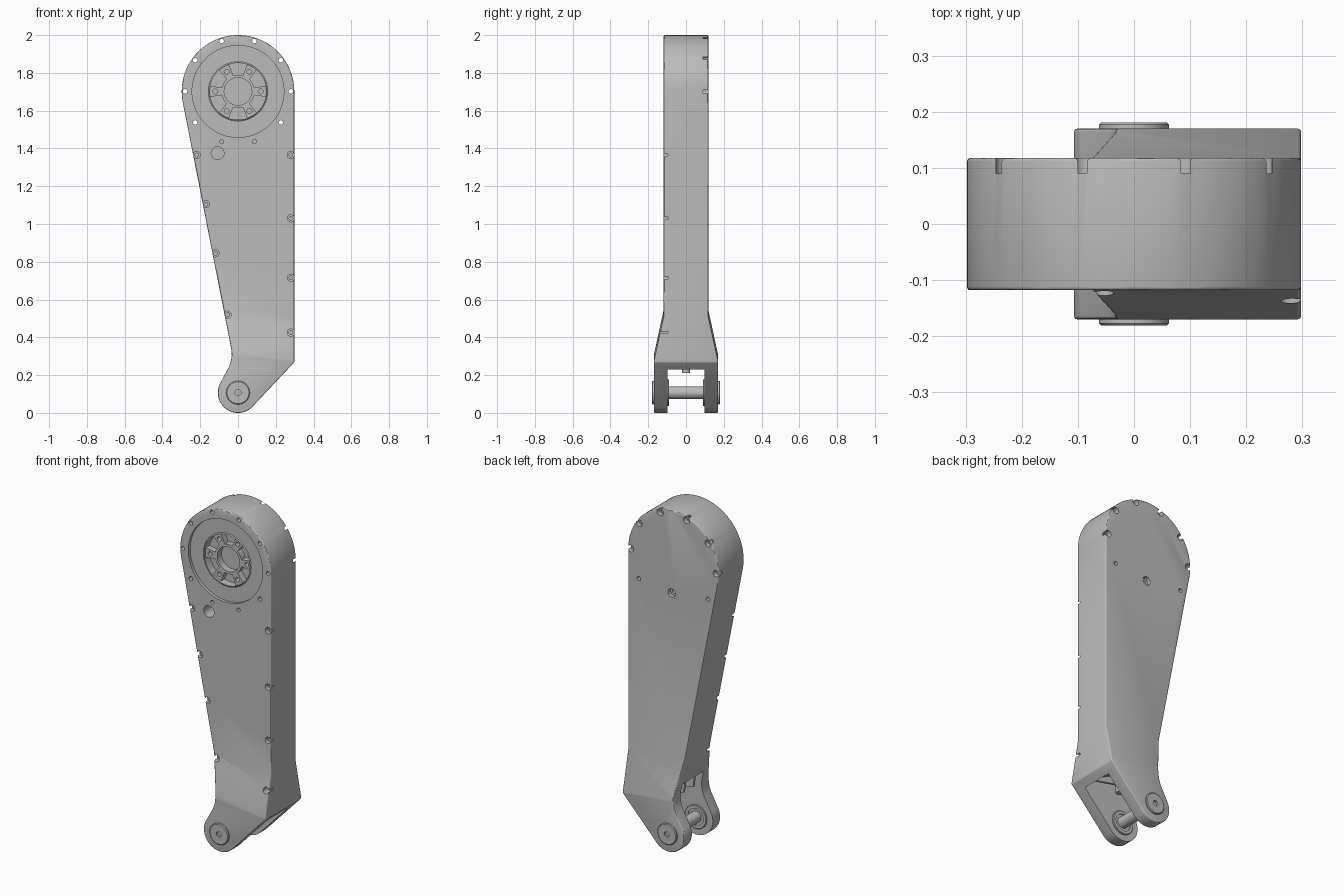
import bpy, bmesh
from math import sin, cos, pi, radians
from mathutils import Matrix

if "Cube" in bpy.data.objects:
    bpy.data.objects.remove(bpy.data.objects["Cube"])

grey = bpy.data.materials.new("machined_grey")
grey.use_nodes = True
colour = (0.5, 0.5, 0.5, 1)
grey.diffuse_color = colour
grey.node_tree.nodes["Principled BSDF"].inputs["Base Color"].default_value = colour


def finish(bm, name):
    bmesh.ops.recalc_face_normals(bm, faces=bm.faces)
    mesh = bpy.data.meshes.new(name)
    bm.to_mesh(mesh)
    bm.free()
    mesh.materials.append(grey)
    ob = bpy.data.objects.new(name, mesh)
    bpy.context.collection.objects.link(ob)
    return ob


def prism(name, points, half, centre=0):
    """Extrude an x-z outline along y."""
    bm = bmesh.new()
    face = bm.faces.new([bm.verts.new((x, centre - half, z)) for x, z in points])
    new = bmesh.ops.extrude_face_region(bm, geom=[face])["geom"]
    bmesh.ops.translate(bm, vec=(0, 2 * half, 0),
                        verts=[v for v in new if isinstance(v, bmesh.types.BMVert)])
    return finish(bm, name)


def lathe(bm, profile, x, z, n=32):
    """Add a capped solid turned around a y axis; profile holds (radius, y)."""
    rings = [[bm.verts.new((x + r * cos(2 * pi * i / n), y, z + r * sin(2 * pi * i / n)))
              for i in range(n)] for r, y in profile]
    bm.faces.new(rings[0])
    bm.faces.new(rings[-1])
    for a, b in zip(rings, rings[1:]):
        for i in range(n):
            j = (i + 1) % n
            bm.faces.new((a[i], a[j], b[j], b[i]))


def turned(name, profile, x, z, n=48):
    bm = bmesh.new()
    lathe(bm, profile, x, z, n)
    return finish(bm, name)


def apply(ob, mod):
    bpy.context.view_layer.objects.active = ob
    bpy.ops.object.modifier_apply(modifier=mod.name)


def boolean(ob, cutter, operation="DIFFERENCE"):
    mod = ob.modifiers.new("cut", "BOOLEAN")
    mod.operation, mod.solver, mod.object = operation, "EXACT", cutter
    apply(ob, mod)
    bpy.data.objects.remove(cutter)


def arc(cx, cz, r, start, end, n):
    return [(cx + r * cos(radians(start + (end - start) * i / n)),
             cz + r * sin(radians(start + (end - start) * i / n))) for i in range(n + 1)]


HEAD, PIN = 1.702, 0.107

# Arm outline: round head, tapering shank, offset lower lug
outline = arc(0, HEAD, 0.298, 0, 191.2, 56)
outline += [(-0.035, 0.335), (-0.033, 0.305), (-0.037, 0.275), (-0.047, 0.245)]
outline += arc(0, PIN, 0.107, 150, 313, 36)
outline += [(0.298, 0.268)]
arm = prism("arm_body", outline, 0.3)

# Thickness envelope that flares towards the fork, with a slanted crease
side = [(0.118, 2.3), (0.118, 0.54), (0.17, 0.305), (0.17, -0.3)]
side += [(-y, z) for y, z in reversed(side)]
envelope = prism("envelope", side, 1)
envelope.data.transform(Matrix.Rotation(pi / 2, 4, "Z"))
for v in envelope.data.vertices:
    v.co.z -= 0.1 * v.co.x
boolean(arm, envelope, "INTERSECT")

# Softened outer edges
bevel = arm.modifiers.new("soft_edges", "BEVEL")
bevel.width, bevel.segments = 0.008, 3
bevel.limit_method, bevel.angle_limit = "ANGLE", radians(30)
apply(arm, bevel)

# Fork slot opening through the narrow side and the sloping underside
boolean(arm, prism("slot", [(0.262, 0.233), (0.2, 0.29), (0, 0.385), (-0.2, 0.385),
                            (-0.2, -0.1), (0.262, -0.1)], 0.098))

# Bearing recess and all screw holes
bm = bmesh.new()
lathe(bm, [(0.243, -0.3), (0.243, -0.1), (0.157, -0.1), (0.157, -0.04)], 0, HEAD, 72)
for i in range(10):
    a = 2 * pi * i / 10
    x, z = 0.28 * cos(a), HEAD + 0.28 * sin(a)
    if i in (7, 8):
        lathe(bm, [(0.011, -0.3), (0.011, -0.04)], x, z, 16)
    elif i in (6, 9):
        lathe(bm, [(0.012, -0.3), (0.012, 0.3)], x, z, 16)
    else:
        lathe(bm, [(0.012, -0.3), (0.012, 0.09), (0.02, 0.09), (0.02, 0.3)], x, z, 20)
for x, z in [(-0.22, 1.365), (-0.17, 1.105), (-0.12, 0.845), (-0.055, 0.52),
             (0.28, 1.365), (0.28, 1.03), (0.28, 0.715), (0.28, 0.425)]:
    lathe(bm, [(0.019, -0.3), (0.019, -0.095), (0.01, -0.095), (0.01, -0.03)], x, z, 20)
lathe(bm, [(0.034, -0.3), (0.034, -0.04)], -0.108, 1.375)
lathe(bm, [(0.025, 0.3), (0.025, 0.095), (0.012, 0.095), (0.012, 0.04)], 0.01, 1.51)
boolean(arm, finish(bm, "hole_cutter"))

# Spoked output hub: rim, six drilled spokes and an open centre
hub = turned("output_hub", [(0.157, -0.035), (0.157, -0.098), (0.15, -0.103),
                            (0.15, -0.055), (0.088, -0.055), (0.088, -0.09),
                            (0.073, -0.09), (0.073, -0.05)], 0, HEAD, 72)
for i in range(6):
    a = pi * i / 3
    corners = [(0.08, -0.019), (0.153, -0.03), (0.153, 0.03), (0.08, 0.019)]
    points = [(r * cos(a) - t * sin(a), HEAD + r * sin(a) + t * cos(a)) for r, t in corners]
    spoke = prism("hub_spoke_%d" % (i + 1), points, 0.02, -0.07)
    bm = bmesh.new()
    lathe(bm, [(0.013, -0.2), (0.013, -0.062)], 0.12 * cos(a), HEAD + 0.12 * sin(a), 20)
    boolean(spoke, finish(bm, "spoke_hole"))

# Ribs and stud inside the fork cavity
for name, y in (("front_rib", -0.045), ("back_rib", 0.045)):
    prism(name, [(0.25, 0.255), (0.2, 0.295), (0, 0.39), (-0.03, 0.39),
                 (-0.02, 0.31), (0.1, 0.285)], 0.007, y)
bm = bmesh.new()
bmesh.ops.create_cone(bm, cap_ends=True, segments=24, radius1=0.022, radius2=0.022,
                      depth=0.15, matrix=Matrix.Translation((0.1, 0, 0.287)))
finish(bm, "stop_stud")

# Cross pin, inner bosses and outer caps
turned("cross_pin", [(0.033, -0.11), (0.033, 0.11)], 0, PIN)
for name, s in (("front", -1), ("back", 1)):
    turned(name + "_inner_boss", [(0.07, s * 0.11), (0.07, s * 0.092), (0.067, s * 0.089),
                                  (0.05, s * 0.089), (0.05, s * 0.095)], 0, PIN)
    turned(name + "_pin_cap", [(0.0625, s * 0.15), (0.0625, s * 0.177), (0.058, s * 0.181),
                               (0.016, s * 0.181), (0.016, s * 0.168)], 0, PIN)

# Smooth curved faces, keep edges crisp
bpy.ops.object.select_all(action="DESELECT")
for ob in bpy.context.collection.objects:
    if ob.type == "MESH" and grey.name in ob.data.materials:
        ob.select_set(True)
        bpy.context.view_layer.objects.active = ob
bpy.ops.object.shade_smooth_by_angle(angle=radians(30))
